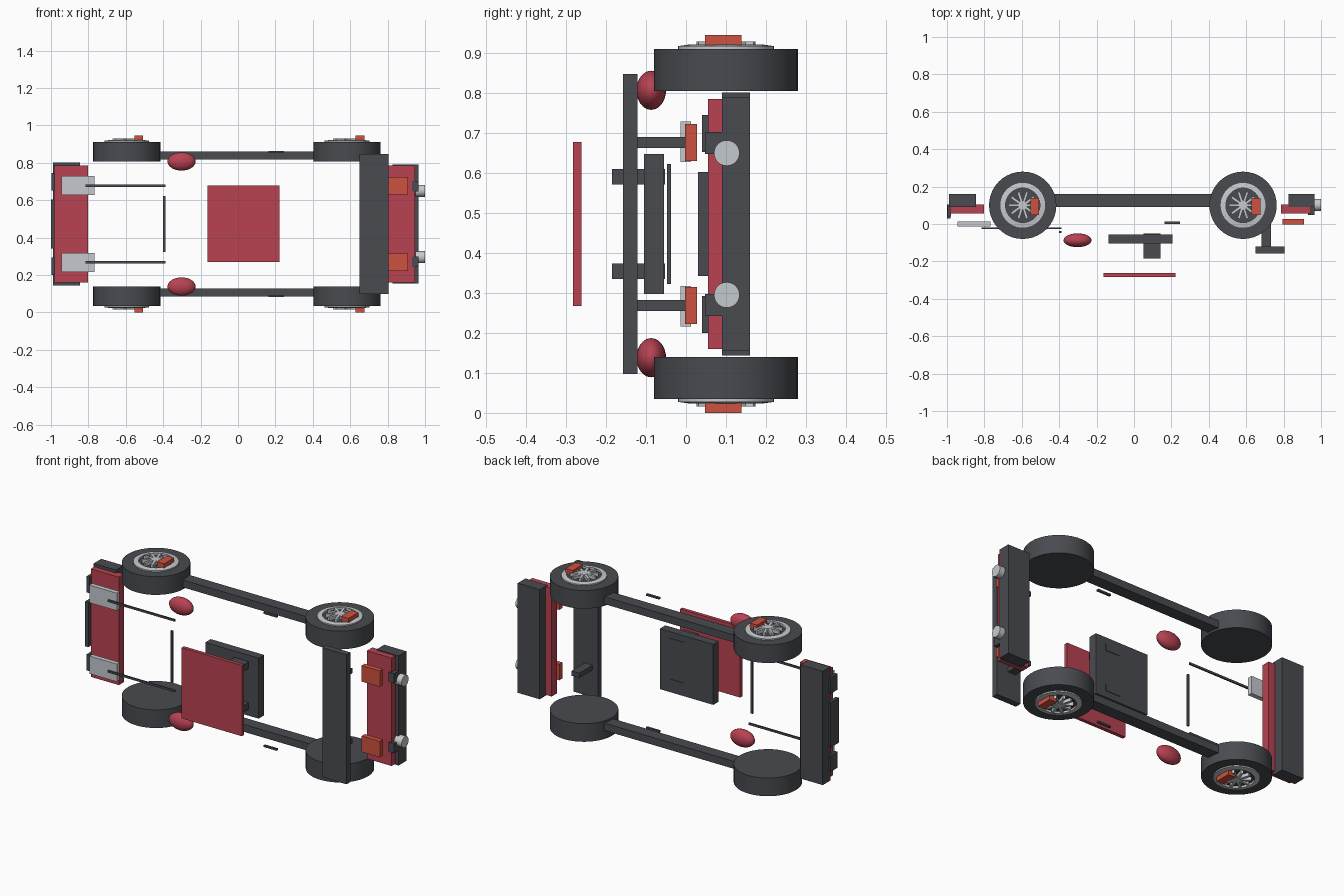
import bpy, bmesh, math
from mathutils import Matrix, Vector

if "Cube" in bpy.data.objects:
    bpy.data.objects.remove(bpy.data.objects["Cube"], do_unlink=True)

MID = 0.4725  # the car lies on its side, symmetric about this height


def material(name, rgb):
    m = bpy.data.materials.new(name)
    m.use_nodes = True
    m.diffuse_color = (*rgb, 1)
    m.node_tree.nodes["Principled BSDF"].inputs["Base Color"].default_value = (*rgb, 1)
    return m


DARK = material("dark grey", (0.065, 0.07, 0.08))
RED = material("body red", (0.48, 0.055, 0.085))
LIGHT = material("light silver", (0.56, 0.59, 0.62))
ORANGE = material("signal orange", (0.61, 0.085, 0.05))


def finish(name, bm, mat, smooth=False):
    mesh = bpy.data.meshes.new(name)
    bmesh.ops.recalc_face_normals(bm, faces=bm.faces)
    bm.to_mesh(mesh)
    bm.free()
    mesh.materials.append(mat)
    ob = bpy.data.objects.new(name, mesh)
    bpy.context.scene.collection.objects.link(ob)
    if smooth:
        bpy.ops.object.select_all(action="DESELECT")
        ob.select_set(True)
        bpy.context.view_layer.objects.active = ob
        bpy.ops.object.shade_smooth_by_angle(angle=math.radians(35))
    return ob


def box(name, x, y, z, mat):
    """Box from (min, max) ranges."""
    bm = bmesh.new()
    size = [r[1] - r[0] for r in (x, y, z)]
    mid = [(r[1] + r[0]) / 2 for r in (x, y, z)]
    bmesh.ops.create_cube(bm, size=1, matrix=Matrix.Translation(mid) @ Matrix.Diagonal((*size, 1)))
    return finish(name, bm, mat)


def flip(z):
    return (2 * MID - z[1], 2 * MID - z[0])


def box_pair(name, x, y, z, mat):
    box(name + "_upper", x, y, z, mat)
    box(name + "_lower", x, y, flip(z), mat)


def lathe(name, centre, profile, mat, closed=False, axis="Z", sign=1, steps=40):
    """Spin (radius, height) points around an axis through the centre."""
    bm = bmesh.new()
    vs = [bm.verts.new((r, 0, h * sign)) for r, h in profile]
    edges = [bm.edges.new(p) for p in zip(vs, vs[1:])]
    if closed:
        edges.append(bm.edges.new((vs[-1], vs[0])))
    bmesh.ops.spin(bm, geom=vs + edges, cent=(0, 0, 0), axis=(0, 0, 1),
                   angle=math.tau, steps=steps)
    bmesh.ops.remove_doubles(bm, verts=bm.verts, dist=1e-5)
    turn = Matrix.Rotation(math.pi / 2, 4, "Y") if axis == "X" else Matrix()
    bm.transform(Matrix.Translation(centre) @ turn)
    return finish(name, bm, mat, True)


def spokes(name, centre, sign):
    bm = bmesh.new()
    for i in range(10):
        bmesh.ops.create_cube(bm, size=1, matrix=Matrix.Rotation(i * math.tau / 10, 4, "Z")
                              @ Matrix.Translation((0.042, 0, sign * 0.447))
                              @ Matrix.Diagonal((0.066, 0.014, 0.02, 1)))
    bm.transform(Matrix.Translation(centre))
    finish(name, bm, LIGHT)


# Wheels with rim ring, spokes, hub and brake caliper; heights measured from MID
for end, cx, caliper in (("front", -0.595, (-0.553, -0.507)), ("rear", 0.583, (0.628, 0.675))):
    for side, s in (("upper", 1), ("lower", -1)):
        tag = f"_{end}_{side}"
        c = Vector((cx, 0.1, MID))
        lathe("tyre" + tag, c, [(0, 0.333), (0.18, 0.333), (0.18, 0.438), (0, 0.438)], DARK, sign=s)
        lathe("rim" + tag, c, [(0.092, 0.43), (0.12, 0.43), (0.12, 0.445), (0.092, 0.449)],
              LIGHT, closed=True, sign=s)
        lathe("hub" + tag, c, [(0, 0.43), (0.022, 0.43), (0.022, 0.458), (0, 0.458)], LIGHT, sign=s)
        spokes("spokes" + tag, c, s)
        z = (0.912, 0.945)
        box("caliper" + tag, caliper, (0.048, 0.139), z if s > 0 else flip(z), ORANGE)

# Sills, handles and door mirrors
box_pair("sill", (-0.43, 0.43), (0.09, 0.16), (0.817, 0.86), DARK)
box_pair("door_handle", (0.163, 0.247), (0, 0.013), (0.853, 0.863), DARK)
for side, z in (("upper", 0.807), ("lower", 2 * MID - 0.807)):
    bm = bmesh.new()
    bmesh.ops.create_uvsphere(bm, u_segments=24, v_segments=16, radius=1,
                              matrix=Matrix.Translation((-0.302, -0.087, z))
                              @ Matrix.Diagonal((0.075, 0.037, 0.049, 1)))
    finish("door_mirror_" + side, bm, RED, True)

# Front bumper, grille, intakes and headlights
box("front_bumper", (-0.988, -0.845), (0.09, 0.16), (0.143, 0.802), DARK)
box("front_bumper_skin", (-0.983, -0.803), (0.057, 0.105), (0.16, 0.785), RED)
box("grille", (-1, -0.98), (0.03, 0.105), (0.3425, 0.6025), DARK)
box_pair("intake", (-0.998, -0.978), (0.04, 0.105), (0.652, 0.745), DARK)
box_pair("headlight", (-0.943, -0.767), (-0.0135, 0.013), (0.627, 0.729), LIGHT)

# Wipers and cowl strip
box_pair("wiper", (-0.815, -0.387), (-0.028, -0.02), (0.671, 0.683), DARK)
box("dash_strip", (-0.4, -0.388), (-0.0475, -0.0375), (0.3225, 0.6225), DARK)

# Rear bumper, tail lights and exhausts
box("rear_bumper", (0.825, 0.966), (0.09, 0.16), (0.155, 0.79), DARK)
box("rear_bumper_skin", (0.787, 0.945), (0.055, 0.105), (0.16, 0.785), RED)
box_pair("tail_light", (0.793, 0.91), (-0.002, 0.027), (0.63, 0.7225), ORANGE)
box_pair("exhaust_trim", (0.93, 0.966), (0.0475, 0.1), (0.6475, 0.7025), DARK)
for side, z in (("upper", 0.65), ("lower", 2 * MID - 0.65)):
    lathe("exhaust_" + side, (0.95, 0.102, z), [(0, 0), (0.032, 0), (0.032, 0.049), (0, 0.049)],
          LIGHT, axis="X", steps=24)

# Rear wing on two struts
box("rear_wing", (0.65, 0.805), (-0.157, -0.121), (0.0975, 0.8475), DARK)
box_pair("wing_strut", (0.683, 0.733), (-0.13, 0), (0.662, 0.69), DARK)

# Roof panel above the seat base with its two supports
box("roof_panel", (-0.163, 0.222), (-0.2825, -0.262), (0.268, 0.678), RED)
box("seat_base", (-0.136, 0.206), (-0.105, -0.055), (0.2975, 0.6475), DARK)
box_pair("seat_support", (0.05, 0.142), (-0.185, -0.052), (0.571, 0.61), DARK)
